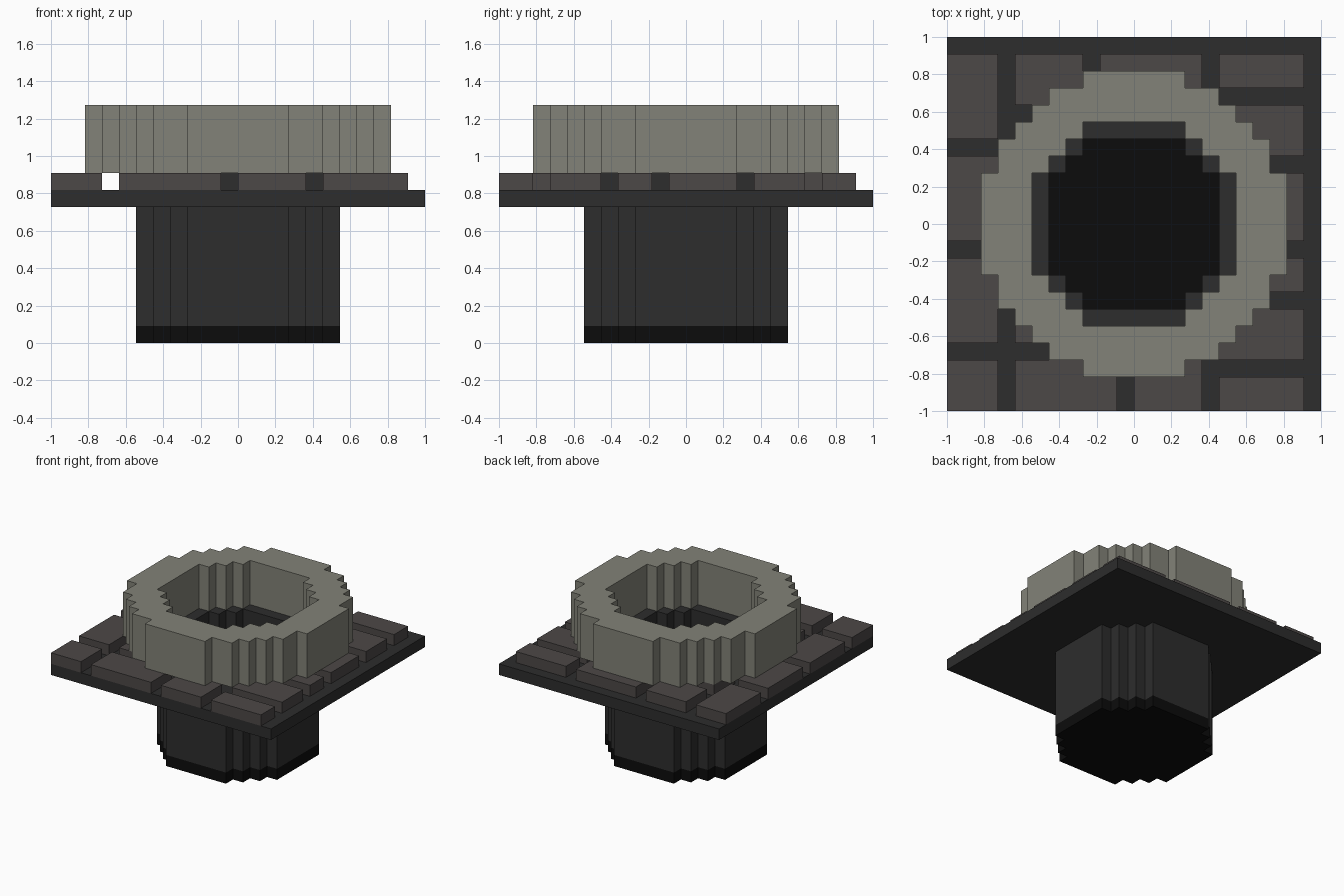
import bpy
import bmesh

CELL = 1 / 11      # the model is laid out on a 22 x 22 square grid
HALF = 11

cube = bpy.data.objects.get("Cube")
if cube:
    bpy.data.objects.remove(cube, do_unlink=True)


def make_material(name, rgb):
    mat = bpy.data.materials.new(name)
    mat.use_nodes = True
    color = (*rgb, 1)
    mat.diffuse_color = color
    for node in mat.node_tree.nodes:
        if node.type == 'BSDF_PRINCIPLED':
            node.inputs["Base Color"].default_value = color
            node.inputs["Roughness"].default_value = 1
    return mat


pale_stone = make_material("pale stone", (0.225, 0.225, 0.188))
brown_stone = make_material("brown stone", (0.073, 0.065, 0.063))
dark_stone = make_material("dark stone", (0.026, 0.026, 0.026))
black = make_material("black", (0.0037, 0.0037, 0.0037))


def rect(x0, x1, y0, y1):
    return {(x, y) for x in range(x0, x1) for y in range(y0, y1)}


def stepped_disc(half_widths):
    """Cells of a round shape; half widths run from the middle row outwards."""
    cells = set()
    for row, w in enumerate(half_widths):
        cells |= rect(-w, w, row, row + 1) | rect(-w, w, -row - 1, -row)
    return cells


def extrude_cells(name, cells, bottom, top, mat):
    """Flat sheet of grid cells, extruded between two layers."""
    bm = bmesh.new()
    corners = {}

    def corner(x, y):
        if (x, y) not in corners:
            corners[x, y] = bm.verts.new((x * CELL, y * CELL, bottom * CELL))
        return corners[x, y]

    for x, y in sorted(cells):
        bm.faces.new((corner(x, y), corner(x + 1, y),
                      corner(x + 1, y + 1), corner(x, y + 1)))
    sheet = bm.faces[:]
    grown = bmesh.ops.extrude_face_region(bm, geom=sheet, use_keep_orig=True)
    raised = [v for v in grown["geom"] if isinstance(v, bmesh.types.BMVert)]
    bmesh.ops.translate(bm, verts=raised, vec=(0, 0, (top - bottom) * CELL))
    bmesh.ops.recalc_face_normals(bm, faces=bm.faces[:])
    mesh = bpy.data.meshes.new(name)
    bm.to_mesh(mesh)
    bm.free()
    mesh.materials.append(mat)
    obj = bpy.data.objects.new(name, mesh)
    bpy.context.collection.objects.link(obj)
    return obj


# Round footprints
rim_outer = stepped_disc([9, 9, 9, 8, 8, 7, 6, 5, 3])
shaft_outer = stepped_disc([6, 6, 6, 5, 4, 3])
shaft_inner = stepped_disc([5, 5, 5, 4, 3])

# Shaft with a closed floor, and the ground slab around it
extrude_cells("shaft_floor", shaft_outer, 0, 1, black)
extrude_cells("shaft_wall", shaft_outer - shaft_inner, 1, 8, dark_stone)
slab = rect(-HALF, HALF, -HALF, HALF) - shaft_inner
extrude_cells("ground_slab", slab, 8, 9, dark_stone)
extrude_cells("shaft_neck", shaft_outer - shaft_inner, 9, 10, dark_stone)

# Paving stones, given as x and y spans with one-cell joints between them
paving = [
    # left edge
    (-11, -8, 5, 10), (-11, -8, -1, 4), (-11, -8, -7, -2), (-11, -8, -11, -8),
    # back row
    (-7, -3, 7, 10), (-2, 4, 7, 10), (5, 10, 8, 10),
    # right edge
    (5, 10, 4, 7), (6, 10, -1, 3), (6, 10, -4, -2), (5, 10, -8, -5),
    # front row
    (-7, -1, -11, -8), (0, 4, -11, -8), (5, 10, -11, -9),
    # stones below the rim
    (-7, -2, -7, -3), (-7, -5, -2, 2), (-7, -3, 3, 6),
]
for number, span in enumerate(paving, 1):
    extrude_cells(f"paving_stone_{number}", rect(*span) - shaft_outer,
                  9, 10, brown_stone)

# Raised rim around the opening
extrude_cells("rim", rim_outer - shaft_outer, 10, 14, pale_stone)
